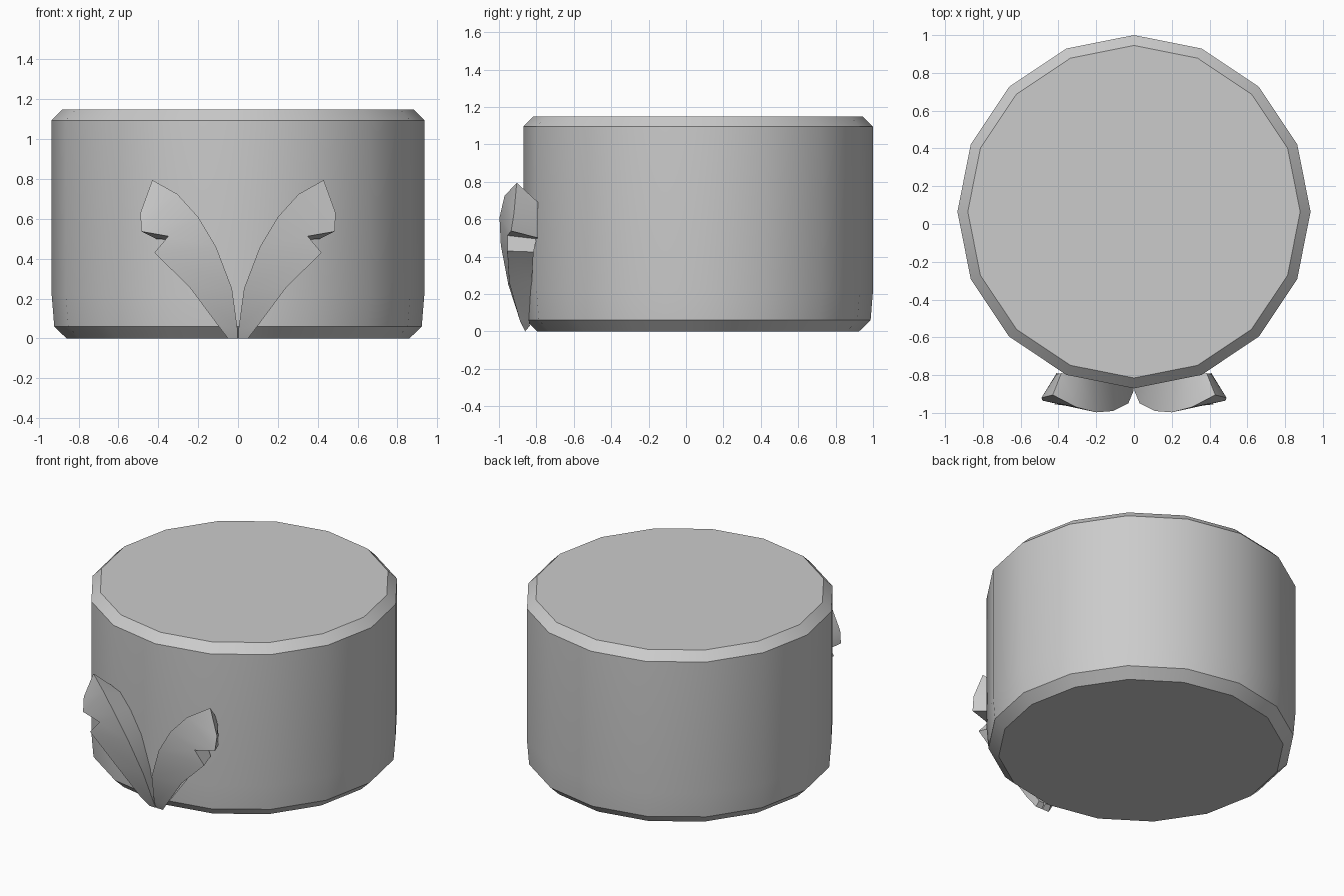
import bpy, bmesh, math

if "Cube" in bpy.data.objects:
    bpy.data.objects.remove(bpy.data.objects["Cube"])


def finish(name, bm, angle):
    bmesh.ops.recalc_face_normals(bm, faces=bm.faces[:])
    mesh = bpy.data.meshes.new(name)
    bm.to_mesh(mesh)
    bm.free()
    ob = bpy.data.objects.new(name, mesh)
    bpy.context.collection.objects.link(ob)
    bpy.ops.object.select_all(action='DESELECT')
    ob.select_set(True)
    bpy.context.view_layer.objects.active = ob
    bpy.ops.object.shade_smooth_by_angle(angle=math.radians(angle))
    return ob


# Drum: 16-sided rings (radius, height), capped at both ends
SIDES = 16
bm = bmesh.new()
rings = []
for r, z in [(0.86, 0), (0.922, 0.06), (0.935, 0.22), (0.935, 1.095), (0.88, 1.15)]:
    rings.append([bm.verts.new((r * math.cos(2 * math.pi * i / SIDES),
                                0.065 + r * math.sin(2 * math.pi * i / SIDES), z))
                  for i in range(SIDES)])
for a, b in zip(rings, rings[1:]):
    for i in range(SIDES):
        j = (i + 1) % SIDES
        bm.faces.new((a[i], a[j], b[j], b[i]))
bm.faces.new(rings[0])
bm.faces.new(rings[-1])
finish("drum_body", bm, 30)

# Leaf: front inner and outer edges share the tip; back edges sit at the drum
inner_front = [(0.002, -0.86, 0), (0.003, -0.885, 0.05), (0.03, -0.95, 0.25),
               (0.11, -0.99, 0.46), (0.2, -0.997, 0.61), (0.305, -0.97, 0.725),
               (0.43, -0.905, 0.795)]
outer_front = [(0.05, -0.86, 0), (0.1, -0.89, 0.065), (0.245, -0.945, 0.26),
               (0.42, -0.955, 0.43), (0.35, -0.955, 0.513), (0.485, -0.935, 0.537),
               (0.49, -0.92, 0.63)]
inner_back = [(0.005, -0.835, 0.03), (0.015, -0.84, 0.06), (0.045, -0.84, 0.25),
              (0.12, -0.83, 0.45), (0.21, -0.815, 0.58), (0.30, -0.805, 0.67),
              (0.385, -0.79, 0.69)]
outer_back = [(0.045, -0.835, 0.03), (0.09, -0.84, 0.07), (0.225, -0.825, 0.26),
              (0.37, -0.815, 0.425), (0.33, -0.80, 0.495), (0.41, -0.79, 0.5),
              (0.41, -0.795, 0.63)]

bm = bmesh.new()
i_f, o_f, i_b, o_b = [[bm.verts.new(p) for p in chain]
                      for chain in (inner_front, outer_front, inner_back, outer_back)]
for inn, out in ((i_f, o_f), (i_b, o_b)):
    for k in range(5):
        bm.faces.new((inn[k], out[k], out[k + 1], inn[k + 1]))
    bm.faces.new((inn[5], out[5], out[6], inn[6]))
# Side walls around the rim
rim_f = i_f + o_f[::-1]
rim_b = i_b + o_b[::-1]
for k in range(len(rim_f)):
    j = (k + 1) % len(rim_f)
    bm.faces.new((rim_f[k], rim_f[j], rim_b[j], rim_b[k]))
leaf = finish("leaf_pair", bm, 40)
mirror = leaf.modifiers.new("Mirror", 'MIRROR')
mirror.use_mirror_merge = False
